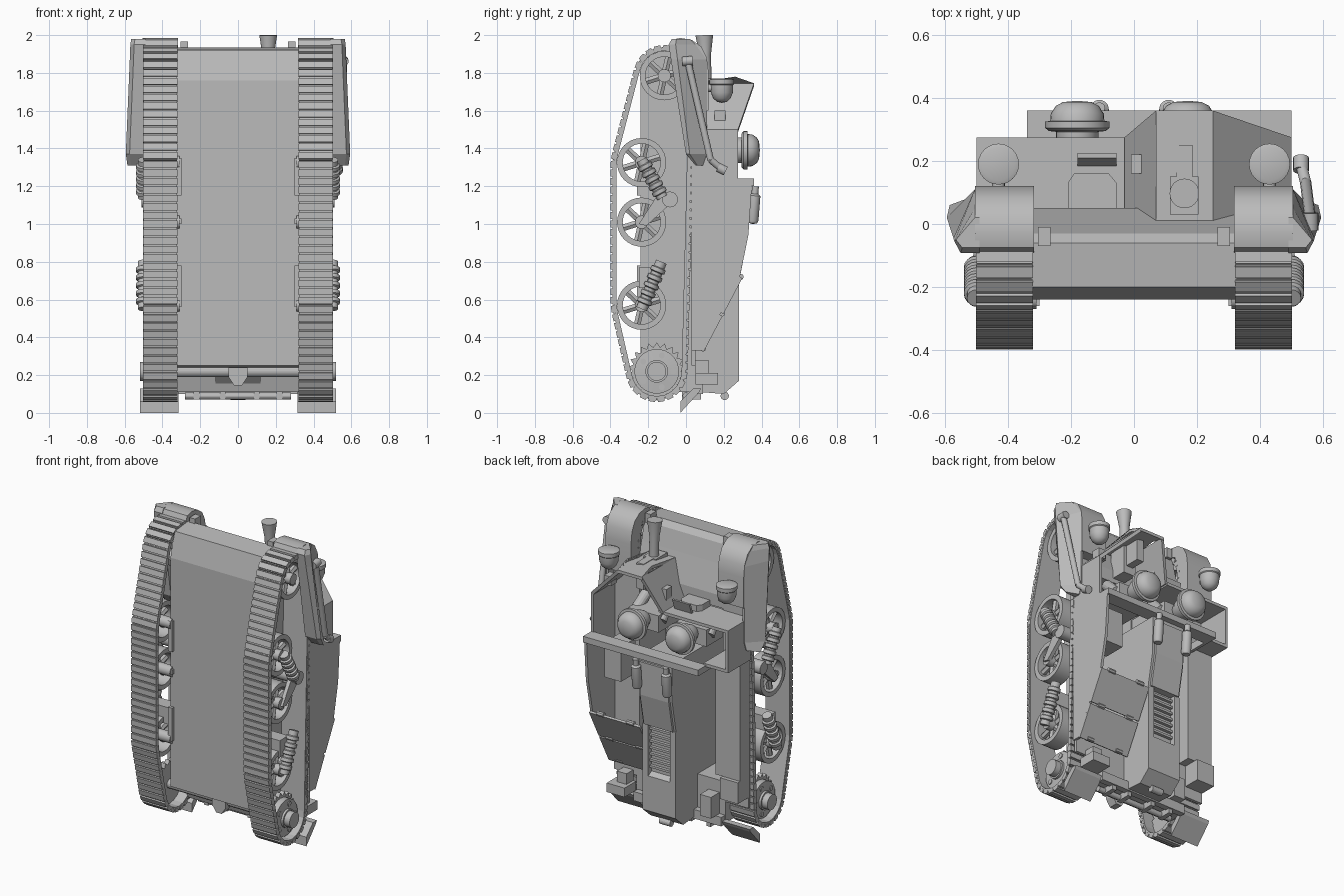
import bpy, bmesh, math
from mathutils import Vector, Matrix, geometry

if "Cube" in bpy.data.objects:
    bpy.data.objects.remove(bpy.data.objects["Cube"])

grey = bpy.data.materials.new("plain grey")
grey.use_nodes = True
grey.diffuse_color = (0.5, 0.5, 0.5, 1)
grey.node_tree.nodes["Principled BSDF"].inputs["Base Color"].default_value = (0.5, 0.5, 0.5, 1)
rounds = []


def finish(bm, name, smooth=False):
    bmesh.ops.recalc_face_normals(bm, faces=bm.faces)
    mesh = bpy.data.meshes.new(name)
    bm.to_mesh(mesh)
    bm.free()
    mesh.materials.append(grey)
    ob = bpy.data.objects.new(name, mesh)
    bpy.context.collection.objects.link(ob)
    if smooth:
        rounds.append(ob)


def loft(bm, a, b):
    va, vb = [bm.verts.new(p) for p in a], [bm.verts.new(p) for p in b]
    n = len(a)
    bm.faces.new(va)
    bm.faces.new(vb[::-1])
    for i in range(n):
        j = (i + 1) % n
        bm.faces.new((va[j], va[i], vb[i], vb[j]))


def slab(bm, pts, vec):
    loft(bm, pts, [Vector(p) + Vector(vec) for p in pts])


def prism(bm, pts, x0, x1):
    # side profile of (y, z) points, extruded across x
    slab(bm, [(x0, y, z) for y, z in pts], (x1 - x0, 0, 0))


def box(bm, x0, x1, y0, y1, z0, z1):
    prism(bm, [(y0, z0), (y1, z0), (y1, z1), (y0, z1)], x0, x1)


def lathe(bm, prof, p, d, n=24):
    # (radius, height) profile turned about direction d from point p
    tmp = bmesh.new()
    vs = [tmp.verts.new((r, 0, h)) for r, h in prof]
    es = [tmp.edges.new(e) for e in zip(vs, vs[1:])]
    bmesh.ops.spin(tmp, geom=vs + es, cent=(0, 0, 0), axis=(0, 0, 1),
                   angle=math.tau, steps=n, use_merge=True)
    bmesh.ops.remove_doubles(tmp, verts=tmp.verts, dist=1e-5)
    q = Vector((0, 0, 1)).rotation_difference(Vector(d))
    tmp.transform(Matrix.Translation(p) @ q.to_matrix().to_4x4())
    mesh = bpy.data.meshes.new("tmp")
    tmp.to_mesh(mesh)
    tmp.free()
    bm.from_mesh(mesh)
    bpy.data.meshes.remove(mesh)


def rod(bm, p, q, r, n=16):
    d = Vector(q) - Vector(p)
    lathe(bm, [(0, 0), (r, 0), (r, d.length), (0, d.length)], p, d, n)


# hollow hull tub: floor, nose block, tail block and side walls
bm = bmesh.new()
box(bm, -.325, .325, -.24, -.22, .38, 1.52)
prism(bm, [(-.24, 1.52), (-.24, 1.76), (-.2, 1.92), (-.06, 1.935), (-.03, 1.9), (0, 1.78),
           (.05, 1.6), (.05, 1.52)], -.325, .325)
prism(bm, [(-.24, .38), (-.24, .25), (-.1, .23), (-.06, .11), (.05, .11), (.05, .38)], -.325, .325)
for s in (-1, 1):
    box(bm, s * .305, s * .325, -.22, .05, .38, 1.52)
    box(bm, s * .32, s * .49, .03, .05, .25, 1.6)
    box(bm, s * .265, s * .305, -.07, -.01, 1.9, 1.965)
    for z0, z1 in ((1.15, 1.35), (1, 1.03), (.56, .78)):
        box(bm, s * .3, s * .33, -.26, -.2, z0, z1)
finish(bm, "hull_tub")

# running gear on both sides
IDLER, SPROCKET = (-.115, 1.785), (-.155, .22)
WHEELS = [(-.235, 1.325), (-.235, 1.01), (-.235, .57)]
ring = [Vector((y + .142 * math.cos(a), z + .142 * math.sin(a)))
        for y, z in [IDLER, SPROCKET] + WHEELS
        for a in [math.tau * k / 48 for k in range(48)]]
path = [ring[i] for i in geometry.convex_hull_2d(ring)]
path.append(path[0])
LINKS = 90
pitch = sum((b - a).length for a, b in zip(path, path[1:])) / LINKS


def walk(dist):
    for a, b in zip(path, path[1:]):
        step = (b - a).length
        if dist <= step:
            return a.lerp(b, dist / step)
        dist -= step
    return path[-1]


middle = Vector((-.18, 1))
for s, side in ((1, "left"), (-1, "right")):
    bm = bmesh.new()
    for k in range(LINKS):
        a, b = walk(k * pitch), walk((k + 1) * pitch)
        out = Vector((b.y - a.y, a.x - b.x)).normalized()
        if out.dot(a - middle) < 0:
            out = -out
        prism(bm, [a - out * .01, b - out * .01, b + out * .012, a + out * .012], s * .322, s * .5)
        c, d = a.lerp(b, .1), a.lerp(b, .88)
        prism(bm, [c, d, d + out * .022, c + out * .022], s * .32, s * .502)
    finish(bm, side + "_track")

    bm = bmesh.new()
    for y, z in WHEELS + [IDLER]:
        lathe(bm, [(.1, 0), (.13, 0), (.13, .1), (.1, .1), (.1, 0)], (s * .37, y, z), (s, 0, 0), 32)
        rod(bm, (s * .31, y, z), (s * .485, y, z), .035)
        for k in range(6):
            a = math.tau * k / 6 + .3
            rod(bm, (s * .43, y, z), (s * .43, y + .11 * math.cos(a), z + .11 * math.sin(a)), .02, 6)
    finish(bm, side + "_wheels", True)

    bm = bmesh.new()
    y, z = SPROCKET
    teeth = 22
    gear = []
    for k in range(teeth * 2):
        a, r = math.pi * k / teeth, (.128, .153)[k % 2]
        gear.append((y + r * math.cos(a), z + r * math.sin(a)))
    prism(bm, gear, s * .39, s * .42)
    lathe(bm, [(0, 0), (.118, 0), (.118, .04), (.06, .045), (.06, .06), (.05, .06), (.05, .1), (0, .1)],
          (s * .42, y, z), (s, 0, 0), 32)
    rod(bm, (0, y, z), (s * .44, y, z), .028)
    for k in range(5):
        a = math.tau * k / 5
        rod(bm, (s * .45, y + .088 * math.cos(a), z + .088 * math.sin(a)),
            (s * .468, y + .088 * math.cos(a), z + .088 * math.sin(a)), .016, 10)
    finish(bm, side + "_sprocket", True)

    # coil springs and bogie arms
    bm = bmesh.new()
    for p, q in (((-.235, 1.34), (-.125, 1.14)), ((-.13, .8), (-.235, .55))):
        p, q = Vector((s * .5, *p)), Vector((s * .5, *q))
        prof, length = [(0, 0), (.03, 0)], (q - p).length
        for k in range(5):
            h = length * (k + .7) / 6
            prof += [(.03, h), (.04, h + .005), (.04, h + .025), (.03, h + .03)]
        lathe(bm, prof + [(.03, length), (0, length)], p, q - p, 16)
    rod(bm, (s * .32, -.085, 1.13), (s * .51, -.085, 1.13), .042)
    prism(bm, [(-.25, 1.0), (-.21, .99), (-.1, 1.09), (-.12, 1.17), (-.16, 1.14)], s * .475, s * .5)
    box(bm, s * .32, s * .48, -.25, -.16, .66, .77)
    finish(bm, side + "_suspension", True)

    # mudguard with flared outer cheek
    bm = bmesh.new()
    prism(bm, [(-.09, 1.94), (-.075, 1.975), (-.03, 1.985), (.03, 1.975), (.08, 1.94), (.11, 1.88), (.12, 1.8),
               (.12, 1.6), (.05, 1.6), (.045, 1.8), (0, 1.91)], s * .318, s * .505)
    finish(bm, side + "_mudguard", True)
    bm = bmesh.new()
    rows = [[(s * x, y, z) for x, y in ((.49, back), (.505, back), (wide, ridge), (wide - .02, front), (.49, front))]
            for z, back, ridge, front, wide in ((1.98, .02, -.05, -.075, .565), (1.95, .05, -.055, -.092, .57),
                                                (1.87, .11, -.045, -.08, .573), (1.37, .11, .02, 0, .594),
                                                (1.31, .09, .06, .05, .585))]
    for low, high in zip(rows, rows[1:]):
        loft(bm, low, high)
    finish(bm, side + "_mudguard_cheek")

    # headlight and rear flap
    bm = bmesh.new()
    lathe(bm, [(0, .035), (.052, .035), (.065, .03), (.065, .005), (.06, 0), (.058, -.04),
               (.046, -.07), (.026, -.088), (0, -.094)], (s * .43, .19, 1.735), (0, 0, 1))
    rod(bm, (s * .43, .1, 1.72), (s * .43, .16, 1.72), .02)
    finish(bm, side + "_headlight", True)
    bm = bmesh.new()
    prism(bm, [(-.03, 0), (-.03, .06), (.04, .13), (.08, .13), (.07, .11)], s * .315, s * .52)
    finish(bm, side + "_rear_flap")

# crew compartment walls, open on top
bm = bmesh.new()
prism(bm, [(.03, 1.5), (.275, 1.5), (.275, 1.24), (.35, 1.24), (.345, 1.15), (.33, .94),
           (.285, .72), (.08, .33), (.03, .33)], .482, .5)
box(bm, -.5, -.482, .04, .275, 1.23, 1.51)
box(bm, -.5, -.03, .04, .275, 1.49, 1.51)
box(bm, -.5, -.32, .04, .275, 1.23, 1.25)
box(bm, -.32, .5, .27, .36, 1.2, 1.24)
box(bm, -.34, -.32, .04, .36, 1.2, 1.24)
finish(bm, "crew_compartment")

# projecting gunner bay
bm = bmesh.new()
slab(bm, [(.07, 0, 1.74), (.25, 0, 1.74), (.25, .26, 1.78), (.25, .36, 1.745),
          (.07, .36, 1.745), (.07, .26, 1.78)], (0, 0, -.02))
slab(bm, [(.25, 0, 1.74), (.5, .04, 1.5), (.5, .275, 1.5), (.25, .36, 1.745)], (-.015, 0, -.015))
slab(bm, [(.07, 0, 1.74), (-.03, .04, 1.5), (-.03, .275, 1.5), (.07, .36, 1.745)], (.018, 0, -.01))
box(bm, .4, .45, .15, .21, 1.54, 1.6)
box(bm, -.01, .03, .16, .22, 1.56, 1.63)
finish(bm, "gunner_bay")

bm = bmesh.new()
slab(bm, [(x, y, 1.5) for x, y in ((-.21, .04), (-.055, .04), (-.055, .13), (-.08, .16), (-.19, .16), (-.21, .13))],
     (0, 0, .05))
slab(bm, [(-.18, .18, 1.5), (-.055, .18, 1.5), (-.055, .21, 1.58), (-.18, .21, 1.58)], (0, .015, 0))
finish(bm, "driver_visor")

bm = bmesh.new()
lathe(bm, [(0, 0), (.03, 0), (.03, .34), (.047, .45), (0, .45)],
      (.16, .115, 1.55), (0, -.018, .45))
finish(bm, "gun_barrel", True)
bm = bmesh.new()
box(bm, .115, .205, .03, .15, 1.55, 1.77)
box(bm, .135, .185, .15, .25, 1.6, 1.77)
finish(bm, "gun_mount")

# two crew members
for x, who in ((.17, "gunner"), (-.18, "driver")):
    bm = bmesh.new()
    lathe(bm, [(0, -.02), (.09, -.01), (.102, 0), (.102, .02), (.086, .022), (.084, .045), (.068, .07),
               (.045, .082), (0, .086)], (x, .305, 1.39), (0, 1, 0), 28)
    lathe(bm, [(0, 0), (.05, 0), (.068, .04), (.068, .1), (0, .1)], (x, .2, 1.39), (0, 1, 0))
    finish(bm, who + "_helmet_and_head", True)
    bm = bmesh.new()
    box(bm, x - .11, x + .11, -.12, .2, 1.32, 1.43)
    box(bm, x - .12, x + .12, -.22, -.1, 1.28, 1.46)
    for e in (-1, 1):
        rod(bm, (x + e * .1, .16, 1.38), (x + e * .08, .05, 1.48), .035)
    finish(bm, who + "_torso_and_seat")

# engine housing with hatch, grille and canisters
bm = bmesh.new()
prism(bm, [(-.22, 1.2), (.32, 1.2), (.315, .95), (.275, .74), (.245, .74), (.245, .42), (.28, .4),
           (.28, .17), (.2, .1), (-.04, .12), (-.22, .3)], -.12, .12)
prism(bm, [(.32, 1.17), (.335, 1.17), (.33, .95), (.29, .74), (.275, .74), (.315, .95)], -.105, .105)
for s in (-1, 1):
    box(bm, s * .08, s * .12, .24, .28, .4, .74)
for k in range(7):
    box(bm, -.1, .1, .245, .265, .45 + k * .042, .465 + k * .042)
finish(bm, "engine_housing")
bm = bmesh.new()
for s in (-1, 1):
    lathe(bm, [(0, 0), (.024, .005), (.03, .02), (.03, .15), (.018, .16), (.018, .2), (0, .2)],
          (s * .11, .352, 1), (0, .08, 1))
finish(bm, "canisters", True)

# rear stowage: sloping cover, side bin and small boxes
bm = bmesh.new()
slab(bm, [(.13, .285, .72), (.5, .285, .72), (.5, .185, .53), (.13, .185, .53)], (0, .013, -.007))
slab(bm, [(.13, .18, .52), (.5, .18, .52), (.5, .08, .33), (.13, .08, .33)], (0, .013, -.007))
for x in (.2, .42):
    for y, z in ((.29, .72), (.19, .525), (.09, .34)):
        rod(bm, (x - .025, y, z), (x + .025, y, z), .016, 8)
finish(bm, "stowage_cover")
bm = bmesh.new()
box(bm, -.49, -.31, .04, .135, .46, 1.23)
box(bm, -.49, -.36, .05, .16, .32, .46)
box(bm, -.28, -.2, .05, .14, .16, .3)
box(bm, .33, .46, .05, .17, .15, .21)
box(bm, .35, .42, .05, .12, .21, .28)
box(bm, -.32, .32, .05, .09, .1, .16)
box(bm, .3, .42, .1, .25, .95, 1.18)
finish(bm, "stowage_boxes")

# rear tow gear and side pipe
bm = bmesh.new()
rod(bm, (-.28, 0, .09), (.28, 0, .09), .018)
for x in (-.22, -.08, .1, .22):
    box(bm, x - .015, x + .015, -.02, .08, .07, .11)
for s in (-1, 1):
    rod(bm, (0, -.155, .22), (s * .52, -.155, .22), .03)
slab(bm, [(x, -.2, z) for x, z in ((-.05, .24), (.05, .24), (.05, .19), (.02, .145), (-.02, .145), (-.05, .19))],
     (0, .06, 0))
rod(bm, (-.04, .205, .09), (.04, .205, .09), .022)
finish(bm, "tow_gear")
bm = bmesh.new()
rod(bm, (.56, .01, 1.86), (.545, .13, 1.34), .018)
rod(bm, (.545, .13, 1.34), (.53, .19, 1.29), .018)
for p, q in (((.56, -.02, 1.86), (.56, .035, 1.865)), ((.53, .17, 1.3), (.53, .21, 1.28))):
    rod(bm, p, q, .025)
finish(bm, "side_pipe", True)

bpy.ops.object.select_all(action="DESELECT")
for ob in rounds:
    ob.select_set(True)
bpy.context.view_layer.objects.active = rounds[0]
bpy.ops.object.shade_smooth_by_angle(angle=math.radians(35))
